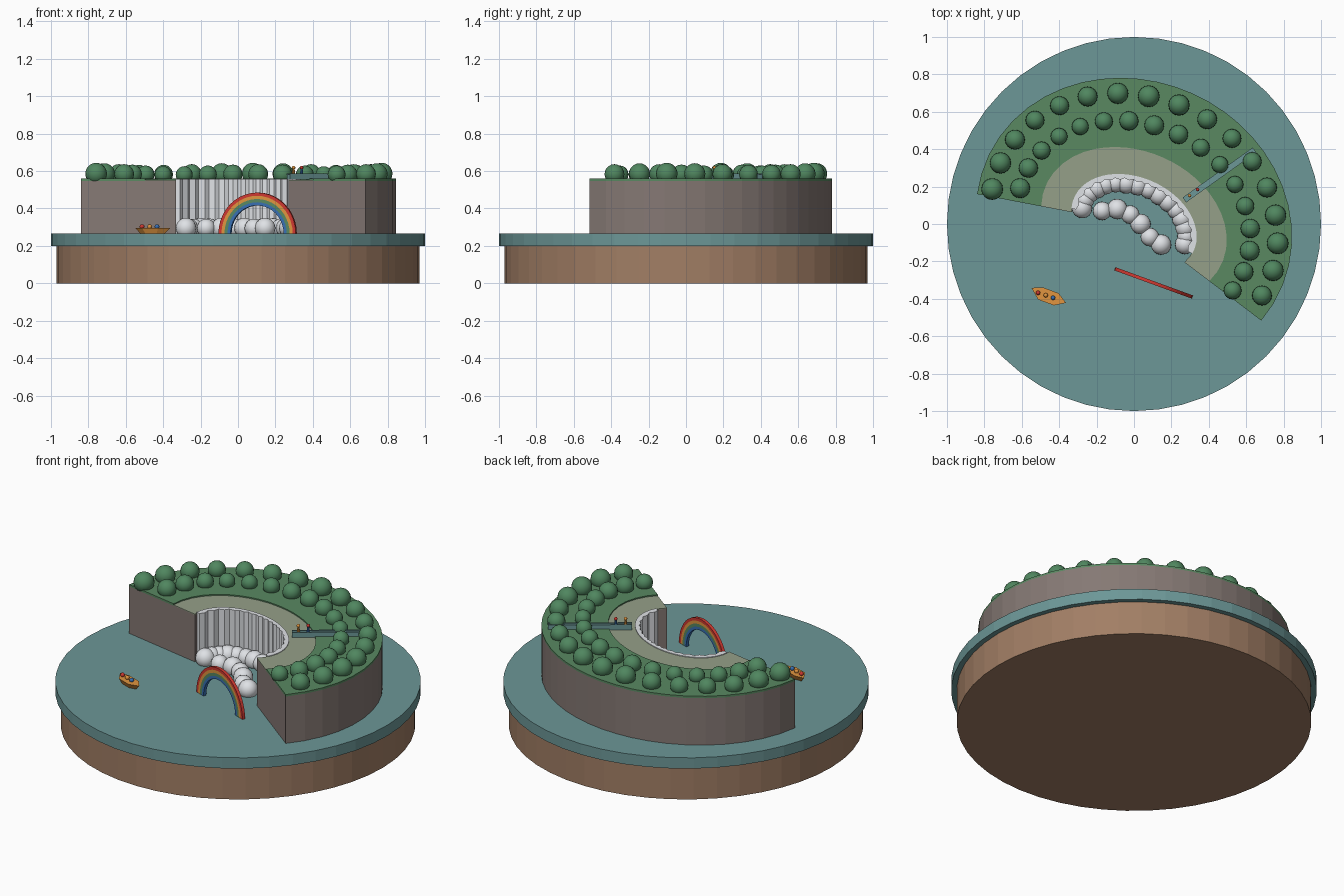
import bpy, bmesh, math
from mathutils import Matrix, Vector

cube = bpy.data.objects.get("Cube")
if cube:
    bpy.data.objects.remove(cube, do_unlink=True)


def material(name, r, g, b):
    m = bpy.data.materials.new(name)
    m.use_nodes = True
    m.diffuse_color = (r, g, b, 1)
    m.node_tree.nodes["Principled BSDF"].inputs["Base Color"].default_value = (r, g, b, 1)
    return m


EARTH = material("earth brown", .36, .21, .13)
WATER = material("water teal", .15, .31, .31)
ROCK = material("rock grey", .235, .19, .175)
GRASS = material("grass green", .10, .25, .12)
PATH = material("path stone", .30, .35, .25)
FOAM = material("foam white", .74, .76, .79)
TREE = material("tree green", .08, .24, .115)
RED = material("red", .62, .04, .03)
ORANGE = material("orange", .75, .30, .05)
BLUE = material("blue", .04, .16, .45)

TURN = math.radians(-24)      # heading of the whole gorge
FLOOR, TOP = .265, .56


def finish(bm, name, mat, smooth=False):
    bmesh.ops.recalc_face_normals(bm, faces=bm.faces)
    mesh = bpy.data.meshes.new(name)
    bm.to_mesh(mesh)
    bm.free()
    mesh.materials.append(mat)
    for p in mesh.polygons:
        p.use_smooth = smooth
    obj = bpy.data.objects.new(name, mesh)
    bpy.context.collection.objects.link(obj)
    return obj


def disc(name, mat, radius, z0, z1):
    bm = bmesh.new()
    bmesh.ops.create_cone(bm, cap_ends=True, segments=48, radius1=radius, radius2=radius,
                          depth=z1 - z0, matrix=Matrix.Translation((0, 0, (z0 + z1) / 2)))
    return finish(bm, name, mat)


def balls(name, mat, spots, segments=16):
    """One mesh of smooth spheres from (x, y, z, radius) spots."""
    bm = bmesh.new()
    for x, y, z, r in spots:
        bmesh.ops.create_uvsphere(bm, u_segments=segments, v_segments=segments * 5 // 8,
                                  radius=r, matrix=Matrix.Translation((x, y, z)))
    return finish(bm, name, mat, True)


def strip(name, mat, inner, outer, z0, z1):
    """Solid band between two matching open outlines."""
    bm = bmesh.new()
    rows = []
    for p, q in zip(inner, outer):
        rows.append([bm.verts.new((a.x, a.y, z)) for a, z in
                     ((p, z0), (q, z0), (q, z1), (p, z1))])
    for a, b in zip(rows, rows[1:]):
        for i in range(4):
            j = (i + 1) % 4
            bm.faces.new((a[i], a[j], b[j], b[i]))
    bm.faces.new(rows[0])
    bm.faces.new(rows[-1])
    return finish(bm, name, mat)


def turned(u, v):
    return Vector((u, v)) @ Matrix.Rotation(-TURN, 2)


def ellipse_at(a, b, degrees):
    t = math.radians(degrees)
    return turned(a * math.cos(t), b * math.sin(t))


def outline(a, b, start=-13.2, end=193.2, count=28, ripple=0):
    """Ellipse arc sampled along equal rays from the centre."""
    pts = []
    for i in range(count + 1):
        t = math.radians(start + (end - start) * i / count)
        c, s = math.cos(t), math.sin(t)
        r = a * b / math.hypot(b * c, a * s) * (1 - ripple * (i % 2))
        pts.append(turned(r * c, r * s))
    return pts


# Base and water
disc("earth_base", EARTH, .97, 0, .2)
disc("water_disc", WATER, 1, .2, FLOOR)

# Horseshoe cliff with its walkway and grass cap
rim, middle, edge = outline(.347, .245), outline(.515, .388), outline(.86, .765)
strip("cliff", ROCK, rim, edge, FLOOR - .005, TOP - .012)
strip("rim_path", PATH, rim, middle, TOP - .012, TOP - .007)
strip("grass_cap", GRASS, middle, edge, TOP - .012, TOP)

# Rippled sheet of falling water
strip("waterfall", FOAM, outline(.325, .228, -3, 190, 36, .04),
      outline(.35, .248, -3, 190, 36), FLOOR, TOP - .003)

# Trees in two rows
for name, a, b, first, last, radius in (("outer_trees", .785, .68, 191.7, -6, .054),
                                        ("inner_trees", .64, .535, 187.8, -11.9, .049)):
    spots = []
    for i in range(17):
        p = ellipse_at(a, b, first + (last - first) * i / 16)
        r = radius + .004 * math.cos(i * .9)
        spots.append((p.x, p.y, TOP + .45 * r, r))
    balls(name, TREE, spots)

# Mist at the foot of the falls and drifting out
mist = []
for i in range(16):
    p = ellipse_at(.293, .2, 190 - 187 * i / 15)
    mist.append((p.x, p.y, FLOOR + .03, .052 + .003 * math.cos(i * 2)))
balls("mist_ring", FOAM, mist)
drift = [(-.17, .07), (-.09, .08), (-.02, .05), (.035, 0), (.085, -.07), (.145, -.11)]
balls("mist_drift", FOAM, [(x, y, FLOOR + .03, .05 + .005 * (i % 2))
                           for i, (x, y) in enumerate(drift)])

# Lookout deck reaching over the rim
bm = bmesh.new()
bmesh.ops.create_cube(bm, size=1, matrix=Matrix.Diagonal((.46, .03, .026, 1)))
for side in (-1, 1):
    bmesh.ops.create_cube(bm, size=1, matrix=Matrix.Translation((0, side * .014, .015))
                          @ Matrix.Diagonal((.46, .004, .008, 1)))
deck = finish(bm, "lookout_deck", WATER)
deck.location = (.457, .262, .568)
deck.rotation_euler.z = math.radians(35.5)


# Visitors on the deck
def visitor(name, x, y, coat, face):
    bm = bmesh.new()
    bmesh.ops.create_cone(bm, cap_ends=True, segments=8, radius1=.009, radius2=.006,
                          depth=.03, matrix=Matrix.Translation((x, y, .595)))
    finish(bm, name + "_body", coat)
    balls(name + "_head", face, [(x, y, .618, .01)], 8)


visitor("first_visitor", .297, .152, ORANGE, ORANGE)
visitor("second_visitor", .34, .184, BLUE, RED)

# Rainbow of four bands, standing on the water
band = .0172
for i, (name, mat) in enumerate((("red", RED), ("orange", ORANGE),
                                 ("green", GRASS), ("blue", BLUE))):
    arcs = []
    for r in (.22 - (i + 1) * band, .22 - i * band):
        arcs.append([Vector((r * math.cos(math.pi * k / 20), r * math.sin(math.pi * k / 20)))
                     for k in range(21)])
    arch = strip("rainbow_" + name, mat, *arcs, -.009, .009)
    arch.location = (.105, -.315, FLOOR)
    arch.rotation_euler = (math.pi / 2, 0, math.radians(-20))

# Boat with flared hull and three riders
bm = bmesh.new()
shape = [(-.1, .012), (-.045, .035), (.045, .035), (.1, 0), (.045, -.035), (-.045, -.035)]
low = [bm.verts.new((x * .7, y * .6, 0)) for x, y in shape]
high = [bm.verts.new((x, y, .03)) for x, y in shape]
bm.faces.new(low)
bm.faces.new(high)
for i in range(6):
    j = (i + 1) % 6
    bm.faces.new((low[i], low[j], high[j], high[i]))
boat = finish(bm, "boat_hull", ORANGE)
boat.location = (-.458, -.387, FLOOR)
boat.rotation_euler.z = math.radians(-20)
for name, mat, x, y in (("front", RED, -.513, -.368), ("middle", ORANGE, -.472, -.381),
                        ("rear", BLUE, -.433, -.395)):
    balls(name + "_rider", mat, [(x, y, FLOOR + .038, .013)], 8)
